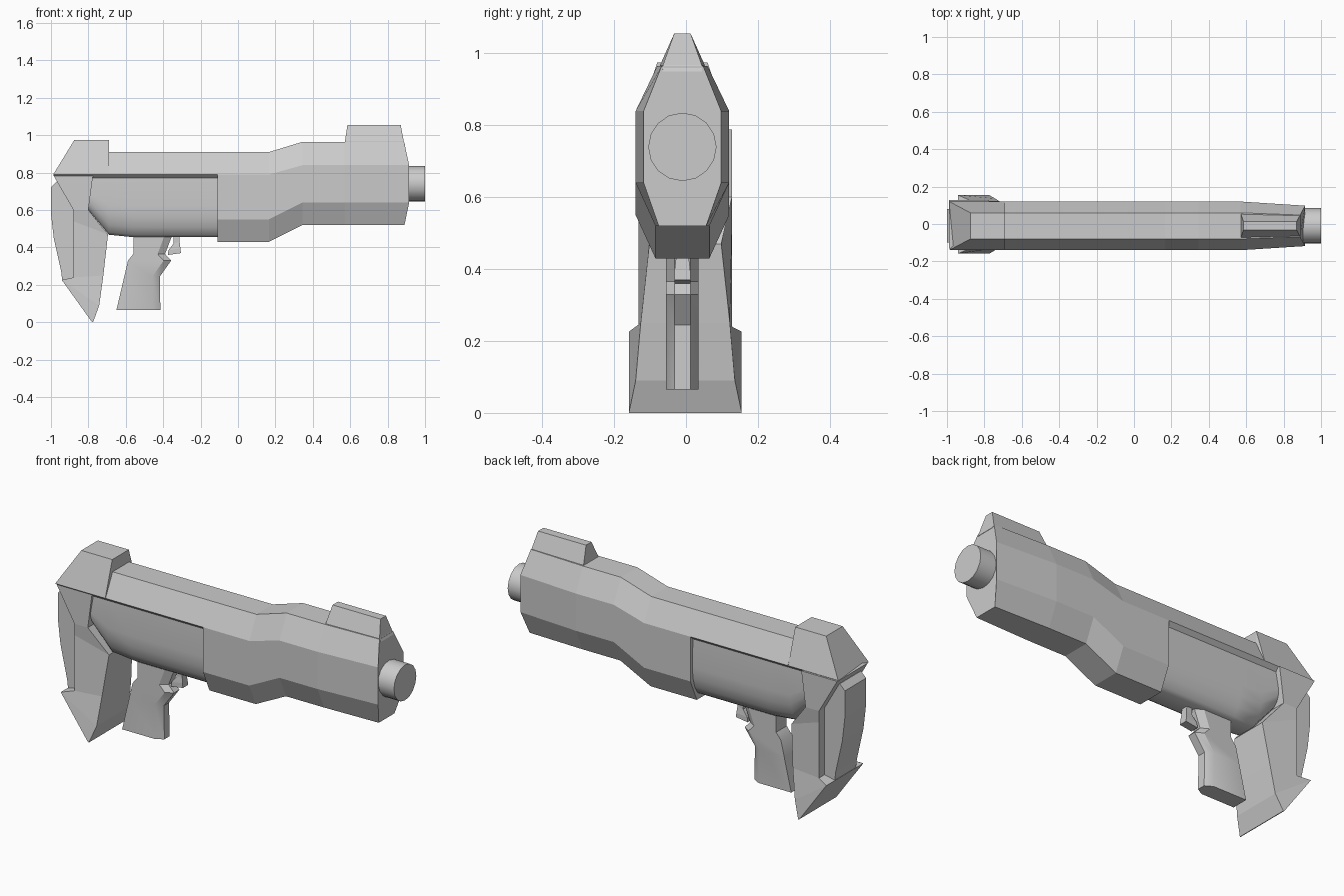
import bpy, bmesh
from math import radians, pi
from mathutils import Matrix

if "Cube" in bpy.data.objects:
    bpy.data.objects.remove(bpy.data.objects["Cube"])

CY = -0.01  # centre plane of the gun


def loft(name, rings, cy=CY, smooth=None):
    """Skin a list of half rings [(x, half_width, z), ...], each mirrored in y."""
    bm = bmesh.new()
    loops = []
    for half in rings:
        pts = [(x, cy + w, z) for x, w, z in half]
        pts += [(x, cy - w, z) for x, w, z in reversed(half)]
        loops.append([bm.verts.new(p) for p in pts])
    n = len(loops[0])
    for a, b in zip(loops, loops[1:]):
        for i in range(n):
            j = (i + 1) % n
            bm.faces.new((a[i], a[j], b[j], b[i]))
    bm.faces.new(loops[0])
    bm.faces.new(loops[-1])
    return finish(name, bm, smooth)


def finish(name, bm, smooth=None):
    bmesh.ops.recalc_face_normals(bm, faces=bm.faces)
    mesh = bpy.data.meshes.new(name)
    bm.to_mesh(mesh)
    bm.free()
    ob = bpy.data.objects.new(name, mesh)
    bpy.context.collection.objects.link(ob)
    if smooth:
        bpy.ops.object.select_all(action='DESELECT')
        ob.select_set(True)
        bpy.context.view_layer.objects.active = ob
        bpy.ops.object.shade_smooth_by_angle(angle=radians(smooth))
    return ob


# Front housing: eight-sided section that steps up and tapers to the muzzle
def octagon(x, top, up, low, bottom):
    return [(x, .07, top), (x, .13, up), (x, .13, low), (x, .075, bottom)]


loft("front_housing", [
    octagon(-.11, .91, .79, .55, .43),
    octagon(.165, .91, .79, .55, .43),
    octagon(.345, .965, .84, .64, .52),
    octagon(.57, .965, .84, .64, .52),
    [(.888, .058, .965), (.915, .108, .84), (.915, .108, .64), (.89, .066, .52)],
])


# Upper receiver with raised rear block and raked back
def roof(x, top):
    return [(x, .07, top), (x, .13, .79), (x, .108, .77)]


loft("upper_receiver", [
    roof(-.11, .91), roof(-.689, .91), roof(-.691, .975), roof(-.77, .975),
    [(-.875, .07, .975), (-.988, .13, .79), (-.975, .108, .77)],
])


# Lower receiver: slightly inset, rounded underside
def belly(x, bottom):
    h = .785 - bottom
    return [(x, w, .785 - h * t) for w, t in
            ((.108, 0), (.113, .5), (.108, .68), (.093, .84), (.07, .96), (.05, 1))]


loft("lower_receiver", [belly(-.11, .455), belly(-.56, .455), belly(-.69, .468),
                        belly(-.80, .60)], smooth=35)

# Stock: flared plate, rear point then front point for each level
loft("stock", [
    [(-.988, .13, .788), (-.775, .13, .788)],
    [(-.88, .13, .60), (-.80, .13, .60)],
    [(-.88, .13, .54), (-.695, .10, .47)],
    [(-.88, .13, .24), (-.72, .124, .25)],
    [(-.942, .157, .226), (-.742, .138, .09)],
    [(-.782, .157, .003), (-.775, .157, 0)],
], cy=0 - .002)

# Shoulder pad set into the back of the stock
loft("shoulder_pad", [[(x, .09, z), (-.85, .09, zf)] for x, z, zf in (
    (-.97, .752, .74), (-1, .722, .70), (-1, .58, .58),
    (-.985, .45, .45), (-.945, .27, .27), (-.94, .225, .225))])


# Grip with a chamfered front
def grip_ring(z, back, front):
    return [(back, .045, z), (front - .04, .045, z), (front, .022, z)]


loft("grip", [grip_ring(.065, -.65, -.415), grip_ring(.245, -.608, -.418),
              grip_ring(.33, -.588, -.357), grip_ring(.365, -.56, -.39),
              grip_ring(.47, -.558, -.35)], smooth=30)

# Trigger
loft("trigger", [
    [(-.375, .022, .36), (-.305, .022, .37)],
    [(-.372, .022, .385), (-.308, .022, .395)],
    [(-.345, .018, .42), (-.312, .018, .43)],
    [(-.345, .018, .48), (-.315, .018, .48)],
])

# Front sight: wedge-shaped ridge
loft("front_sight", [
    [(.567, .065, .95), (.893, .055, .95)],
    [(.572, .062, .968), (.886, .054, .968)],
    [(.585, .023, 1.055), (.87, .023, 1.055)],
])

# Muzzle
bm = bmesh.new()
bmesh.ops.create_cone(bm, cap_ends=True, segments=16, radius1=.095, radius2=.095, depth=.12,
                      matrix=Matrix.Translation((.94, CY, .74)) @ Matrix.Rotation(pi / 2, 4, 'Y'))
finish("muzzle", bm, 30)
